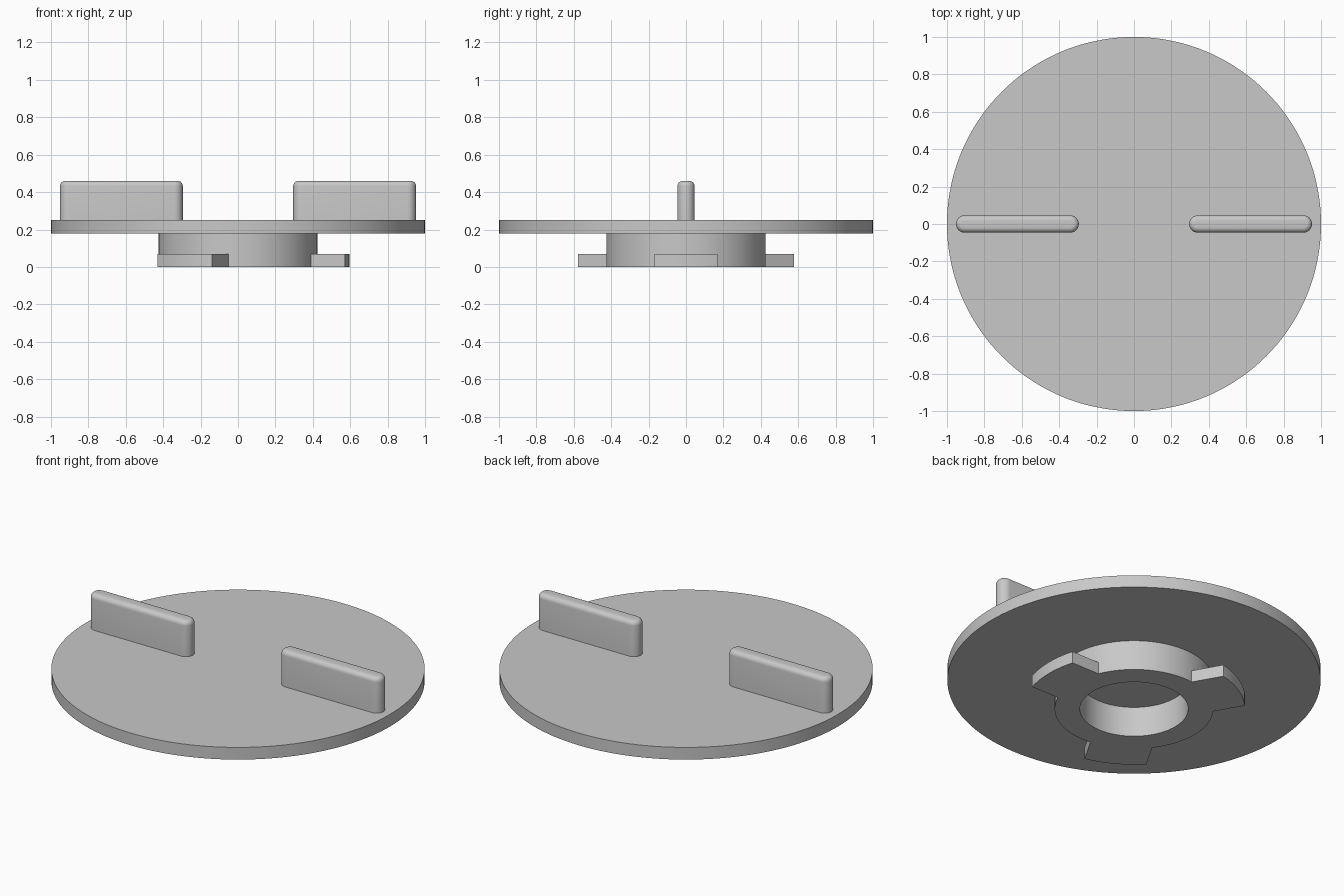
import bpy, bmesh
from math import sin, cos, asin, pi, radians, sqrt
from mathutils import Matrix, Vector

DISC_R, DISC_LOW, DISC_TOP = 1.0, 0.178, 0.25
HUB_R, HOLE_R = 0.425, 0.29
TAB_R, TAB_HALF, TAB_H = 0.595, 0.168, 0.07
GRIP_IN, GRIP_OUT, GRIP_HALF, GRIP_TOP, FILLET = 0.295, 0.952, 0.046, 0.46, 0.028

cube = bpy.data.objects.get("Cube")
if cube:
    bpy.data.objects.remove(cube, do_unlink=True)

grey = bpy.data.materials.new("plain_grey")
grey.use_nodes = True
colour = (0.58, 0.58, 0.58, 1)
grey.diffuse_color = colour
grey.node_tree.nodes["Principled BSDF"].inputs["Base Color"].default_value = colour


def finish(name, bm):
    """Turn a bmesh into a grey object."""
    bmesh.ops.recalc_face_normals(bm, faces=bm.faces)
    mesh = bpy.data.meshes.new(name)
    bm.to_mesh(mesh)
    bm.free()
    mesh.materials.append(grey)
    obj = bpy.data.objects.new(name, mesh)
    bpy.context.collection.objects.link(obj)
    return obj


def activate(obj):
    bpy.ops.object.select_all(action="DESELECT")
    obj.select_set(True)
    bpy.context.view_layer.objects.active = obj


def smooth(obj):
    activate(obj)
    bpy.ops.object.shade_smooth_by_angle(angle=radians(30))


def prism(bm, outline, low, high):
    """Extrude a flat outline upward."""
    face = bm.faces.new([bm.verts.new((x, y, low)) for x, y in outline])
    top = bmesh.ops.extrude_face_region(bm, geom=[face])["geom"]
    verts = [v for v in top if isinstance(v, bmesh.types.BMVert)]
    bmesh.ops.translate(bm, verts=verts, vec=(0, 0, high - low))
    return verts


def lathe(name, profile, steps):
    bm = bmesh.new()
    verts = [bm.verts.new((r, 0, z)) for r, z in profile]
    edges = [bm.edges.new(pair) for pair in zip(verts, verts[1:])]
    bmesh.ops.spin(bm, geom=verts + edges, cent=(0, 0, 0), axis=(0, 0, 1),
                   angle=2 * pi, steps=steps, use_merge=True)
    bmesh.ops.remove_doubles(bm, verts=bm.verts, dist=1e-5)
    return finish(name, bm)


# Disc with the hollow hub beneath it
body = lathe("disc_and_hub", [
    (0, DISC_TOP), (DISC_R, DISC_TOP), (DISC_R, DISC_LOW), (HUB_R, DISC_LOW),
    (HUB_R, 0), (HOLE_R, 0), (HOLE_R, DISC_LOW), (0, DISC_LOW)], 144)

# Three parallel-sided locking tabs with curved outer ends, merged into the hub
half_angle = asin(TAB_HALF / TAB_R)
arc = [half_angle * (i / 6 - 1) for i in range(13)]
outline = [(TAB_R * cos(a), TAB_R * sin(a)) for a in arc]
root = HUB_R * 0.85
outline += [(root, TAB_HALF), (root, -TAB_HALF)]
bm = bmesh.new()
for k in range(3):
    turn = Matrix.Rotation(k * 2 * pi / 3, 3, "Z")
    turned = [(turn @ Vector((x, y, 0))).xy for x, y in outline]
    prism(bm, turned, 0, TAB_H)
tabs = finish("locking_tabs", bm)

union = body.modifiers.new("join_tabs", "BOOLEAN")
union.operation = "UNION"
union.solver = "EXACT"
union.object = tabs
activate(body)
bpy.ops.object.modifier_apply(modifier=union.name)
bpy.data.objects.remove(tabs, do_unlink=True)
smooth(body)

# Two upright grips with round ends and a rounded top edge
for side, name in ((1, "left_grip"), (-1, "right_grip")):
    bm = bmesh.new()
    outline = []
    for centre, start in ((GRIP_OUT - GRIP_HALF, -pi / 2), (GRIP_IN + GRIP_HALF, pi / 2)):
        for i in range(17):
            a = start + pi * i / 16
            outline.append((side * (centre + GRIP_HALF * cos(a)), GRIP_HALF * sin(a)))
    top = set(prism(bm, outline, DISC_TOP, GRIP_TOP))
    rim = [e for e in bm.edges if set(e.verts) <= top]
    bmesh.ops.bevel(bm, geom=rim, offset=FILLET, segments=6, profile=0.5,
                    affect="EDGES")
    smooth(finish(name, bm))
